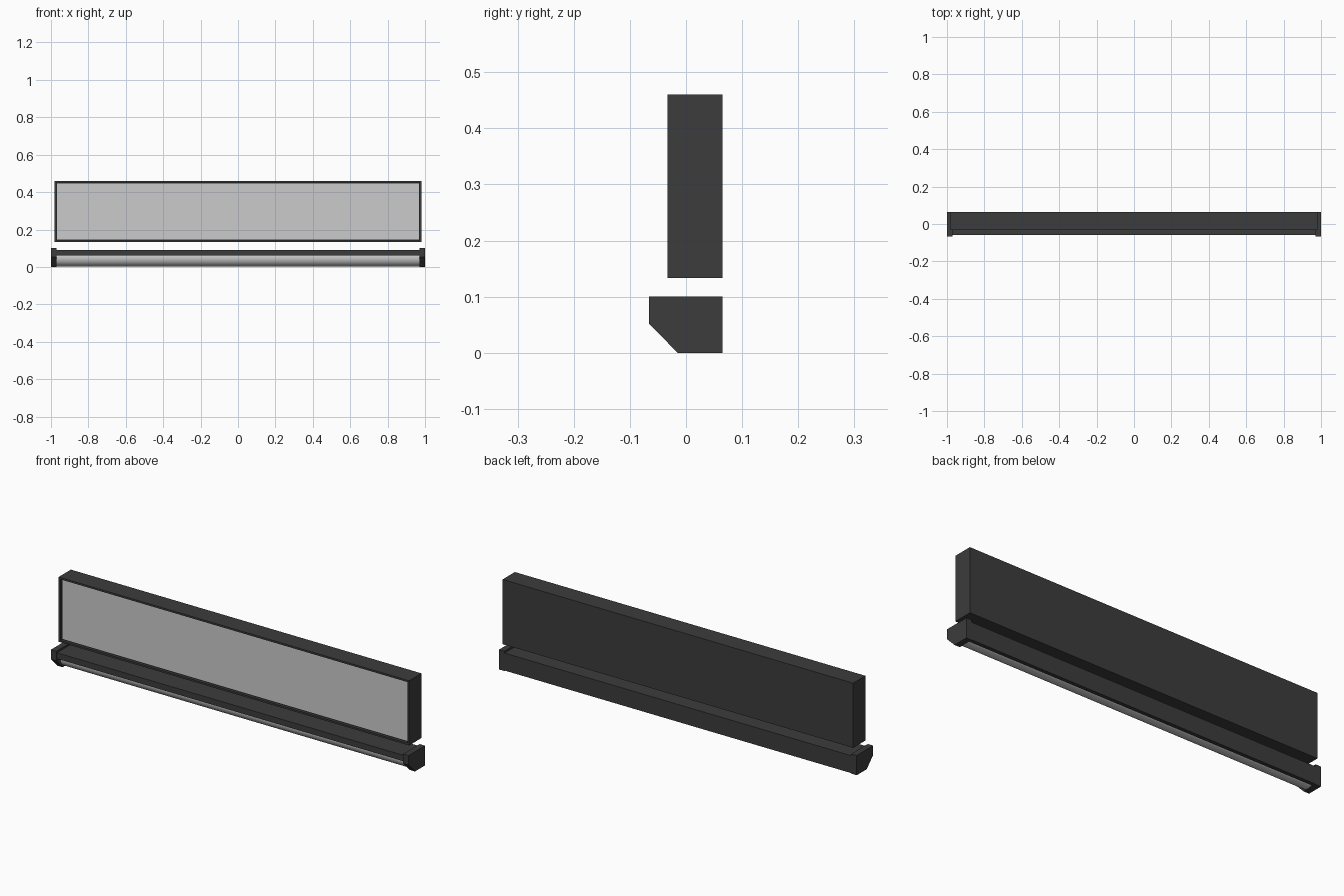
import bpy, bmesh, math
from mathutils import Matrix

if "Cube" in bpy.data.objects:
    bpy.data.objects.remove(bpy.data.objects["Cube"])

dark = bpy.data.materials.new("dark_plastic")
dark.diffuse_color = (0.045, 0.045, 0.045, 1)
dark.use_nodes = True
dark.node_tree.nodes["Principled BSDF"].inputs["Base Color"].default_value = dark.diffuse_color


def finish(name, bm, mat=None):
    bmesh.ops.recalc_face_normals(bm, faces=bm.faces)
    me = bpy.data.meshes.new(name)
    bm.to_mesh(me)
    bm.free()
    ob = bpy.data.objects.new(name, me)
    bpy.context.collection.objects.link(ob)
    if mat:
        me.materials.append(mat)
    return ob


def extrude_x(name, profile, x0, x1, mat=None):
    """Solid prism from a (y, z) profile, running along x."""
    bm = bmesh.new()
    face = bm.faces.new([bm.verts.new((x0, y, z)) for y, z in profile])
    ext = bmesh.ops.extrude_face_region(bm, geom=[face])
    verts = [v for v in ext["geom"] if isinstance(v, bmesh.types.BMVert)]
    bmesh.ops.translate(bm, verts=verts, vec=(x1 - x0, 0, 0))
    return finish(name, bm, mat)


# Upper housing: box whose front is inset to a thin rim and pushed back
Y0, Y1, Z0, Z1, HX = -0.033, 0.065, 0.133, 0.46, 0.98
RIM, RECESS = 0.013, 0.015
bm = bmesh.new()
bmesh.ops.create_cube(bm, size=1, matrix=Matrix.Translation((0, (Y0 + Y1) / 2, (Z0 + Z1) / 2))
                      @ Matrix.Diagonal((2 * HX, Y1 - Y0, Z1 - Z0, 1)))
bm.normal_update()
front = min(bm.faces, key=lambda f: f.calc_center_median().y)
bmesh.ops.inset_region(bm, faces=[front], thickness=RIM)
ext = bmesh.ops.extrude_face_region(bm, geom=[front])
bmesh.ops.translate(bm, verts=[v for v in ext["geom"] if isinstance(v, bmesh.types.BMVert)],
                    vec=(0, RECESS, 0))
if front.is_valid:
    bmesh.ops.delete(bm, geom=[front], context='FACES_ONLY')
finish("panel_housing", bm, dark)

# Grey front panel set inside the rim
px, py = HX - RIM, Y0 + RECESS
extrude_x("front_panel", [(py - 0.003, Z0 + RIM), (py + 0.01, Z0 + RIM),
                          (py + 0.01, Z1 - RIM), (py - 0.003, Z1 - RIM)], -px, px)

# Lower rail: roof and back wall in one L-shaped profile
extrude_x("lower_rail", [(-0.06, 0.09), (-0.06, 0.06), (0.045, 0.06),
                         (0.045, 0.002), (0.064, 0.002), (0.064, 0.09)], -0.972, 0.972, dark)

# Chamfered end caps
cap = [(-0.066, 0.1), (-0.066, 0.052), (-0.015, 0), (0.065, 0), (0.065, 0.1)]
for side, name in ((-1, "left_end_cap"), (1, "right_end_cap")):
    extrude_x(name, cap, side * 0.97, side * 1.0, dark)

# Smooth tube held under the rail
R, CY, CZ = 0.047, 0.013, 0.049
tube = extrude_x("tube", [(CY + R * math.cos(2 * math.pi * i / 32),
                           CZ + R * math.sin(2 * math.pi * i / 32)) for i in range(32)],
                 -0.971, 0.971)
# keep the tube from poking through the rail top
bm = bmesh.new()
bm.from_mesh(tube.data)
cut = bmesh.ops.bisect_plane(bm, geom=bm.verts[:] + bm.edges[:] + bm.faces[:],
                             plane_co=(0, 0, 0.07), plane_no=(0, 0, 1), clear_outer=True)
bmesh.ops.holes_fill(bm, edges=[e for e in bm.edges if e.is_boundary])
bm.to_mesh(tube.data)
bm.free()
bpy.ops.object.select_all(action='DESELECT')
tube.select_set(True)
bpy.context.view_layer.objects.active = tube
bpy.ops.object.shade_smooth_by_angle(angle=math.radians(30))
